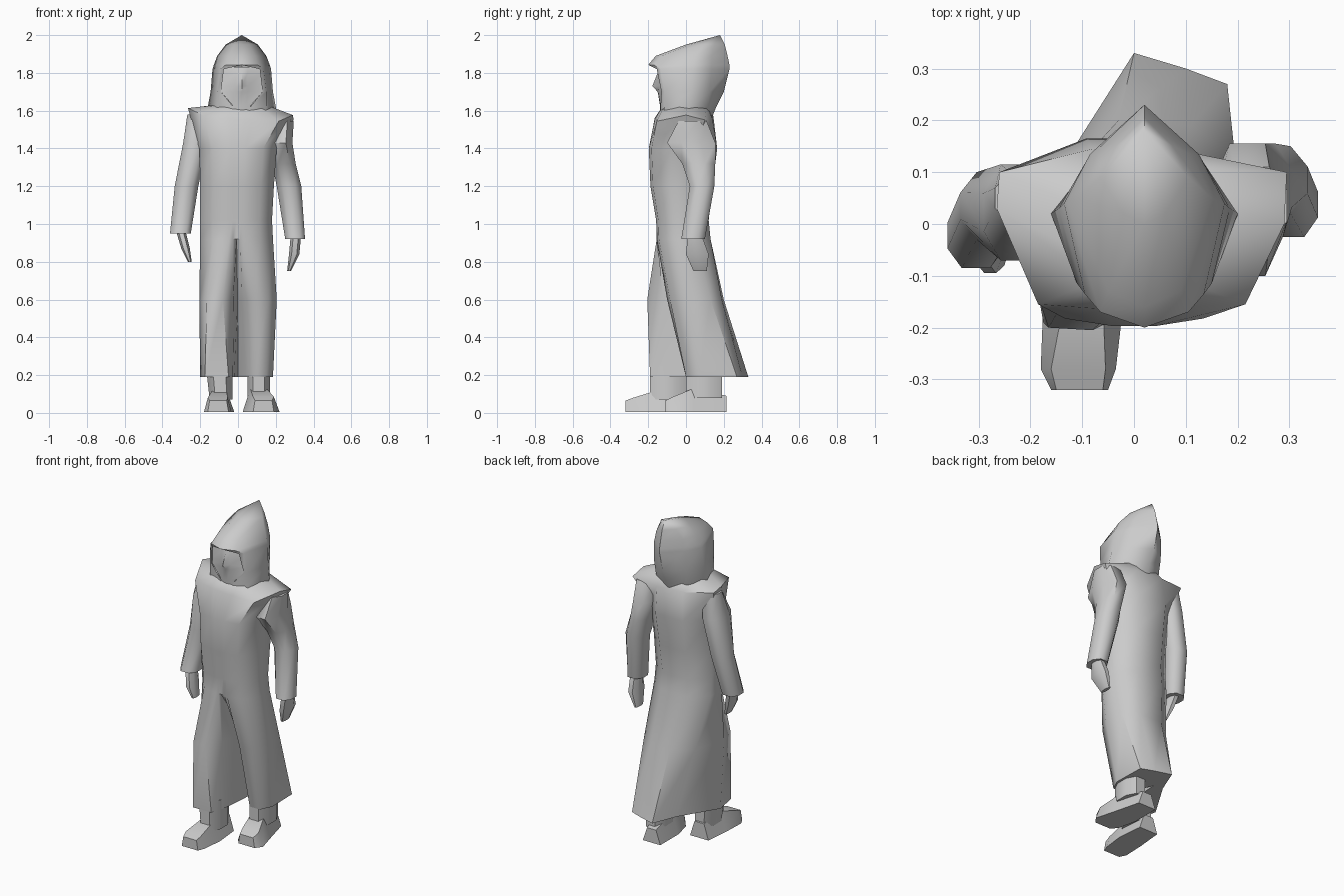
import bpy
import math

if "Cube" in bpy.data.objects:
    bpy.data.objects.remove(bpy.data.objects["Cube"], do_unlink=True)

cloth = bpy.data.materials.new("plain grey")
cloth.use_nodes = True
GREY = (0.6, 0.6, 0.6, 1)
cloth.diffuse_color = GREY
cloth.node_tree.nodes["Principled BSDF"].inputs["Base Color"].default_value = GREY


def build(name, rows, closed=True, angle=60):
    """Skin equally long point rows; closed rows become a capped solid."""
    n = len(rows[0])
    verts = [p for row in rows for p in row]
    faces = []
    for r in range(len(rows) - 1):
        for i in range(n if closed else n - 1):
            j = (i + 1) % n
            faces.append((r * n + i, r * n + j, (r + 1) * n + j, (r + 1) * n + i))
    if closed:
        faces.append(tuple(reversed(range(n))))
        faces.append(tuple(range(len(verts) - n, len(verts))))
    mesh = bpy.data.meshes.new(name)
    mesh.from_pydata(verts, [], faces)
    mesh.materials.append(cloth)
    obj = bpy.data.objects.new(name, mesh)
    bpy.context.collection.objects.link(obj)
    bpy.ops.object.select_all(action="DESELECT")
    obj.select_set(True)
    bpy.context.view_layer.objects.active = obj
    bpy.ops.object.mode_set(mode="EDIT")
    bpy.ops.mesh.select_all(action="SELECT")
    bpy.ops.mesh.remove_doubles(threshold=0.001)
    if closed:
        bpy.ops.mesh.normals_make_consistent(inside=False)
    bpy.ops.object.mode_set(mode="OBJECT")
    bpy.ops.object.shade_smooth_by_angle(angle=math.radians(angle))


def outline(z, x0, x1, y0, y1, shape):
    """Scale a unit outline to the given bounds."""
    cx, cy, rx, ry = (x0 + x1) / 2, (y0 + y1) / 2, (x1 - x0) / 2, (y1 - y0) / 2
    return [(cx + rx * a, cy + ry * b, z) for a, b in shape]


OCTAGON = [(1, -.4), (1, .4), (.5, 1), (-.5, 1), (-1, .4), (-1, -.4), (-.5, -1), (.5, -1)]
# Body outline: starts at the front left, runs round the back to the front middle
BODY = [(.2, -1), (.65, -.92), (1, -.35), (1, .4), (.45, 1), (-.45, 1), (-1, .4),
        (-1, -.35), (-.65, -.92), (-.2, -1), (-.1, -1), (0, -1), (.1, -1)]


def tube(name, *sections):
    build(name, [outline(*s, OCTAGON) for s in sections])


# Robe: one skin from the trailing hem, split between the legs, up to the neck
hem = [(.08, .0), (.15, .0), (.185, .07), (.18, .27), (.1, .3), (0, .33), (-.06, .18),
       (-.2, -.05), (-.175, -.19), (-.05, -.19), (-.02, -.08), (.0, .17), (.04, .06)]
knee = [(.08, -.1), (.16, -.085), (.205, .0), (.195, .13), (.11, .19), (-.03, .2), (-.14, .11),
        (-.205, -.08), (-.165, -.2), (-.08, -.205), (-.025, -.12), (-.002, .07), (.022, -.02)]
shoulder = [(.07, -.16), (.215, -.155), (.29, .0), (.295, .1), (.1, .14), (-.08, .145),
            (-.26, .1), (-.265, .03), (-.185, -.155), (-.05, -.165), (-.02, -.165),
            (.02, -.165), (.04, -.165)]
robe = [[(x, y, .19) for x, y in hem], [(x, y, .6) for x, y in knee]]
robe += [outline(*s, BODY) for s in (
    (.92, -.2, .185, -.155, .13), (1.02, -.2, .18, -.158, .12),
    (1.2, -.2, .19, -.188, .14), (1.4, -.205, .205, -.197, .165))]
robe.append([(x, y, 1.6 - .08 * x - .25 * abs(y)) for x, y in shoulder])
robe.append(outline(1.63, -.12, .15, -.12, .11, BODY))
build("robe", robe)

# Sleeves
tube("right_sleeve",
     (.95, -.36, -.25, -.085, .04), (1.2, -.335, -.21, -.03, .1),
     (1.43, -.29, -.16, -.07, .115), (1.58, -.268, -.15, .0, .1))
tube("left_sleeve",
     (.92, .25, .355, -.025, .1), (1.2, .205, .335, .02, .15),
     (1.32, .18, .305, -.02, .155), (1.43, .15, .288, -.1, .155),
     (1.545, .16, .295, -.04, .11))

# Hands
tube("right_hand",
     (.8, -.265, -.245, -.08, -.02), (.87, -.3, -.255, -.095, .0),
     (.97, -.33, -.28, -.06, .02))
tube("left_hand",
     (.75, .26, .28, .04, .11), (.84, .27, .325, .0, .12),
     (.95, .28, .335, .01, .08))

# Ankles
tube("right_ankle", (.07, -.15, -.03, -.19, .0), (.25, -.17, -.03, -.19, .0))
tube("left_ankle", (.08, .05, .17, .0, .19), (.25, .05, .17, .0, .19))


# Shoes: sections run from toe to heel, with a narrower top than sole
def shoe(name, *sections):
    rows = []
    for y, x0, x1, top, inset in sections:
        rows.append([(x0, y, .005), (x1, y, .005),
                     (x1 - inset, y, top), (x0 + inset, y, top)])
    build(name, rows, angle=50)


shoe("right_shoe", (-.32, -.16, -.05, .065, .01), (-.28, -.18, -.035, .08, .02),
     (-.15, -.175, -.02, .12, .04), (.01, -.16, -.035, .1, .03))
shoe("left_shoe", (-.11, .08, .19, .065, .01), (-.07, .05, .22, .085, .03),
     (.04, .025, .19, .13, .04), (.215, .025, .145, .09, .03))

HEAD_X = .02


def mirrored(z, half):
    """Extend a half row, ending on the middle line, to both sides."""
    left = [(HEAD_X + x, y, z) for x, y in half]
    return left + [(HEAD_X - x, y, z) for x, y in reversed(half[:-1])]


# Hood: half rows run from the face opening round to the back
hood = [
    (1.57, [(.02, -.135), (.12, -.12), (.18, .0), (.1, .1), (0, .14)]),
    (1.62, [(.045, -.135), (.13, -.115), (.18, .02), (.105, .115), (0, .16)]),
    (1.7, [(.11, -.13), (.13, -.115), (.165, .03), (.11, .125), (0, .2)]),
    (1.82, [(.095, -.155), (.115, -.135), (.155, .04), (.105, .135), (0, .23)]),
    (1.842, [(0, -.2), (.085, -.17), (.148, .04), (.1, .135), (0, .23)]),
    (1.89, [(0, -.16), (.07, -.13), (.13, .05), (.09, .135), (0, .22)]),
    (1.95, [(0, .0), (.04, .02), (.085, .09), (.055, .15), (0, .205)]),
    (2.0, [(0, .18)] * 5),
]
build("hood", [mirrored(z, half) for z, half in hood], closed=False)

# Face with a nose ridge, filling the hood opening
face = [
    (1.57, [(.02, -.134), (.01, -.134), (0, -.134)]),
    (1.63, [(.05, -.133), (.025, -.136), (0, -.138)]),
    (1.7, [(.11, -.125), (.03, -.146), (0, -.15)]),
    (1.73, [(.11, -.12), (.03, -.143), (0, -.178)]),
    (1.8, [(.11, -.12), (.03, -.143), (0, -.15)]),
    (1.83, [(.1, -.12), (.03, -.135), (0, -.14)]),
]
build("face", [mirrored(z, half) for z, half in reversed(face)], closed=False)
